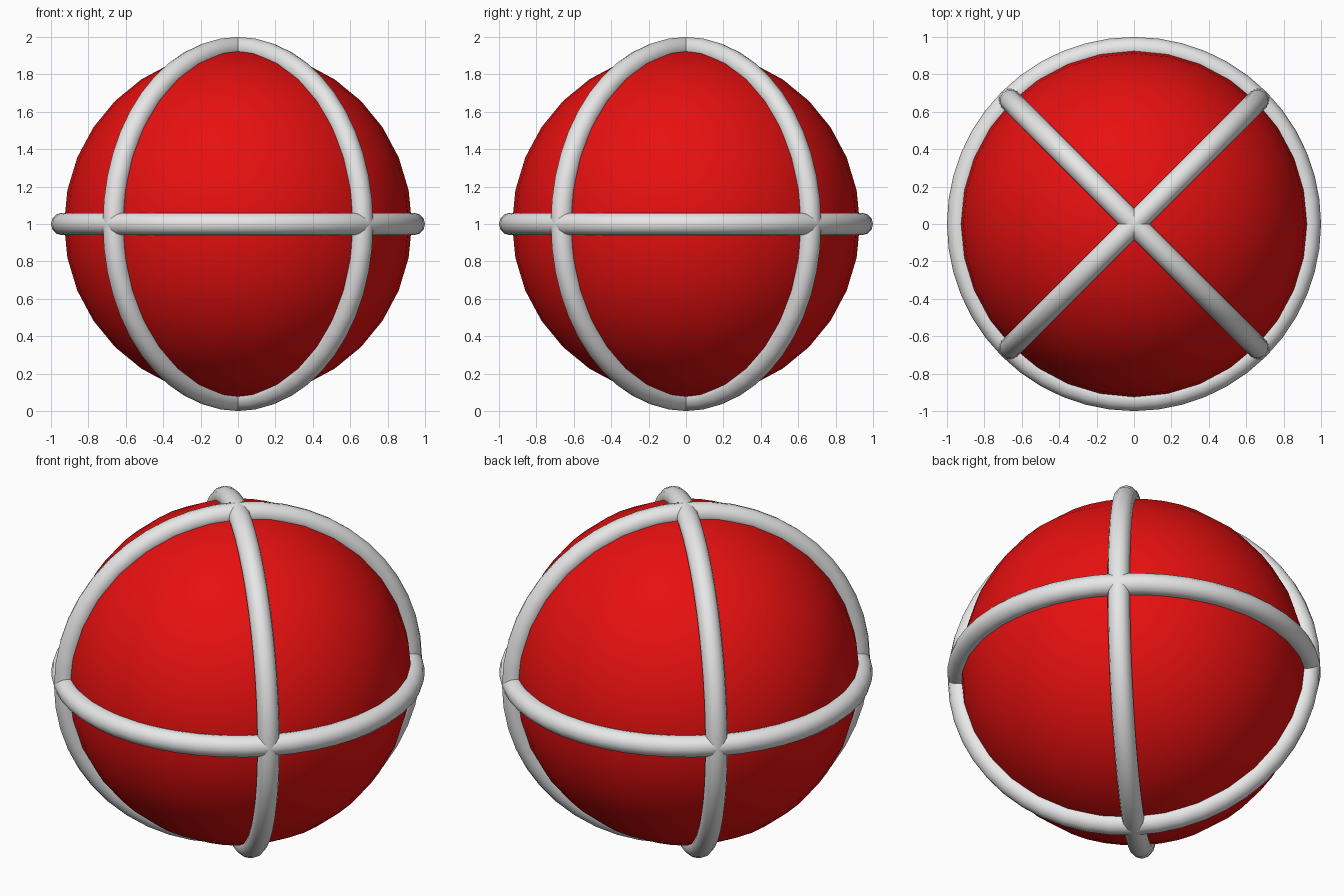
import bpy
from math import radians

cube = bpy.data.objects.get("Cube")
if cube:
    bpy.data.objects.remove(cube, do_unlink=True)

CENTRE = (0, 0, 1)
BALL_RADIUS = 0.93
TUBE_RADIUS = 0.06


def make_material(name, colour):
    mat = bpy.data.materials.new(name)
    mat.use_nodes = True
    mat.diffuse_color = colour
    mat.node_tree.nodes["Principled BSDF"].inputs["Base Color"].default_value = colour
    return mat


def finish(name, mat):
    obj = bpy.context.object
    obj.name = obj.data.name = name
    obj.data.materials.append(mat)
    bpy.ops.object.shade_smooth()


red = make_material("red", (0.8, 0.005, 0.005, 1))
white = make_material("white", (0.8, 0.8, 0.8, 1))

# Ball
bpy.ops.mesh.primitive_uv_sphere_add(segments=32, ring_count=16, radius=BALL_RADIUS, location=CENTRE)
finish("ball", red)

# Three bands: one around the equator, two crossing at the poles
bands = {
    "equator_band": (0, 0, 0),
    "left_diagonal_band": (radians(90), 0, radians(45)),
    "right_diagonal_band": (radians(90), 0, radians(-45)),
}
for name, turn in bands.items():
    bpy.ops.mesh.primitive_torus_add(
        major_segments=48, minor_segments=12, major_radius=1 - TUBE_RADIUS,
        minor_radius=TUBE_RADIUS, location=CENTRE, rotation=turn)
    finish(name, white)
